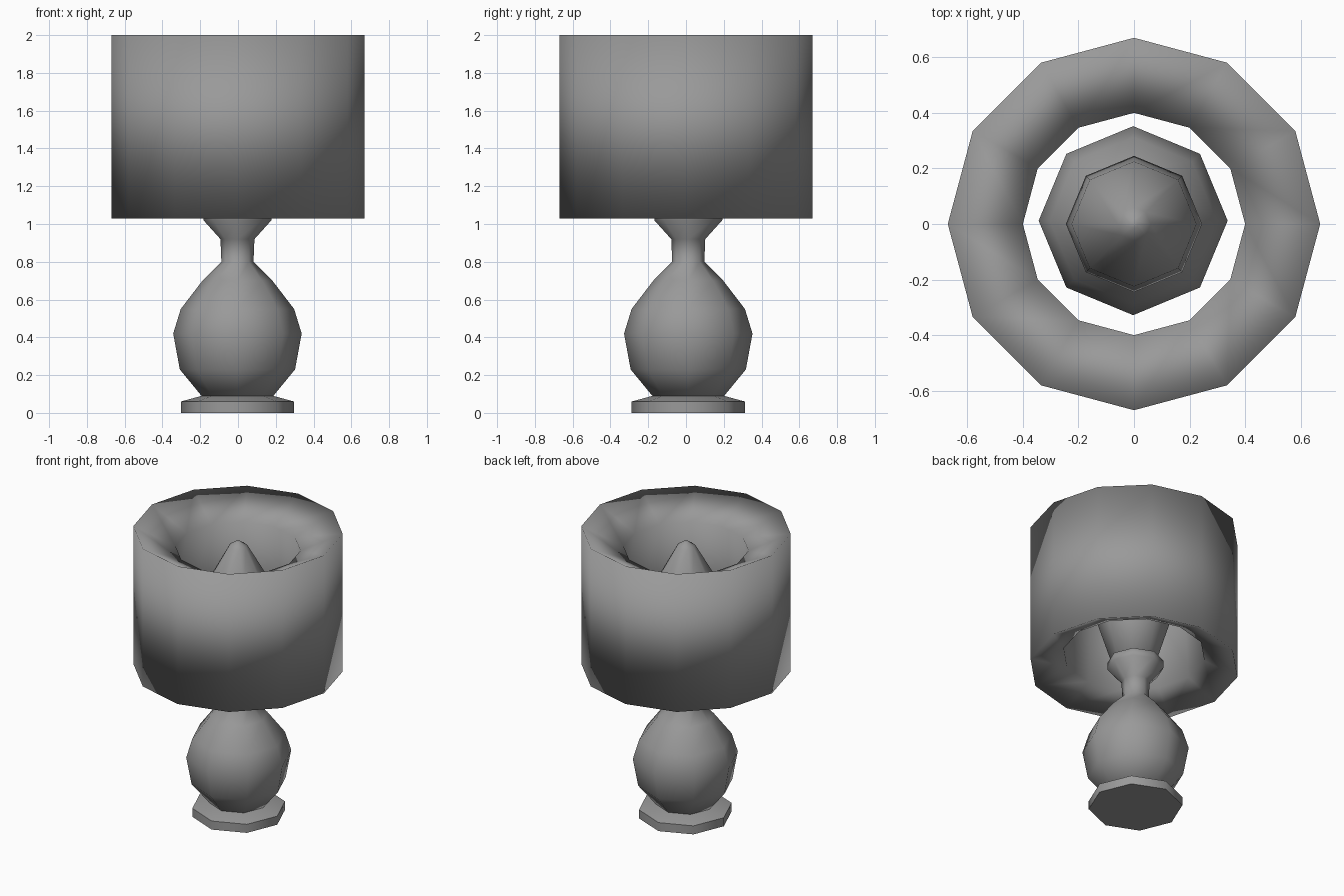
import bpy
import bmesh
import math

cube = bpy.data.objects.get("Cube")
if cube:
    bpy.data.objects.remove(cube, do_unlink=True)

# One plain grey for the whole lamp
grey = bpy.data.materials.new("plain grey")
grey.use_nodes = True
colour = (0.32, 0.32, 0.32, 1)
grey.diffuse_color = colour
grey.node_tree.nodes["Principled BSDF"].inputs["Base Color"].default_value = colour


def lathe(name, profile, sides, centre=(0, 0), loop=False, sharp=180):
    """Turn a (radius, height) profile around a vertical axis, listed bottom to top."""
    bm = bmesh.new()
    rings = []
    for r, z in profile:
        angles = [2 * math.pi * i / sides for i in range(sides)]
        rings.append([bm.verts.new((r * math.cos(a), r * math.sin(a), z)) for a in angles])
    pairs = list(zip(rings, rings[1:]))
    if loop:
        pairs.append((rings[-1], rings[0]))
    else:
        bm.faces.new(rings[0])
        bm.faces.new(rings[-1])
    for low, high in pairs:
        for i in range(sides):
            j = (i + 1) % sides
            bm.faces.new((low[i], low[j], high[j], high[i]))
    bmesh.ops.recalc_face_normals(bm, faces=bm.faces)
    mesh = bpy.data.meshes.new(name)
    bm.to_mesh(mesh)
    bm.free()
    mesh.materials.append(grey)
    obj = bpy.data.objects.new(name, mesh)
    obj.location = (*centre, 0)
    bpy.context.collection.objects.link(obj)
    bpy.ops.object.select_all(action="DESELECT")
    obj.select_set(True)
    bpy.context.view_layer.objects.active = obj
    if sharp < 180:
        bpy.ops.object.shade_smooth_by_angle(angle=math.radians(sharp))
    else:
        bpy.ops.object.shade_smooth()
    return obj


stem_centre = (-0.003, 0.012)

# Foot plate with a chamfered top
lathe("foot", [(0.3, 0), (0.3, 0.06), (0.19, 0.09)], 8, stem_centre, sharp=50)

# Rounded body, narrow neck and bulb cup
lathe("body", [(0.19, 0.09), (0.305, 0.23), (0.34, 0.42), (0.3, 0.55), (0.185, 0.7),
               (0.085, 0.8), (0.09, 0.92), (0.18, 1.02), (0.18, 1.07), (0.14, 1.09)],
      8, stem_centre)

# Light bulb standing in the cup
lathe("bulb", [(0.145, 1.08), (0.245, 1.4), (0.225, 1.6), (0.06, 1.89), (0.015, 1.92)], 8)

# Thick drum shade with dished top and bottom
lathe("shade", [(0.67, 1.03), (0.67, 2), (0.4, 1.87), (0.455, 1.13)], 12, loop=True)
